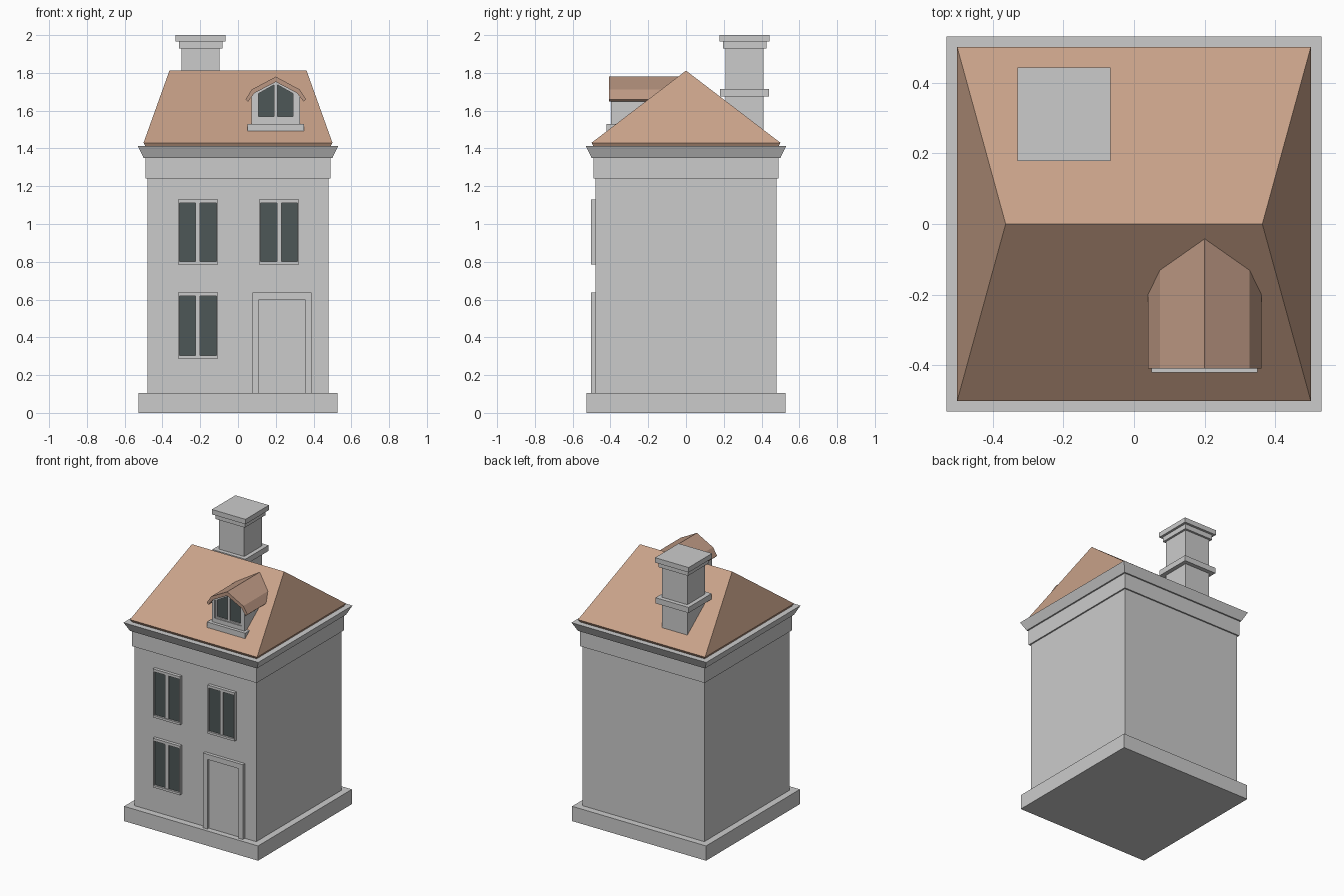
import bpy, bmesh

if "Cube" in bpy.data.objects:
    bpy.data.objects.remove(bpy.data.objects["Cube"])


def mat(name, rgb):
    m = bpy.data.materials.new(name)
    m.diffuse_color = (*rgb, 1)
    m.use_nodes = True
    m.node_tree.nodes["Principled BSDF"].inputs["Base Color"].default_value = m.diffuse_color
    return m


BROWN = mat("roof_brown", (0.58, 0.36, 0.25))
DORMER = mat("dormer_brown", (0.50, 0.31, 0.225))
GLASS = mat("glass", (0.075, 0.095, 0.095))


def finish(name, bm, m=None):
    bmesh.ops.remove_doubles(bm, verts=bm.verts, dist=1e-5)
    bmesh.ops.recalc_face_normals(bm, faces=bm.faces)
    me = bpy.data.meshes.new(name)
    bm.to_mesh(me)
    bm.free()
    ob = bpy.data.objects.new(name, me)
    bpy.context.collection.objects.link(ob)
    if m:
        me.materials.append(m)
    return ob


def loft(name, levels, centre=(0, 0), m=None):
    """Stack of rectangles: (half x, half y, z)."""
    bm = bmesh.new()
    cx, cy = centre
    rings = [[bm.verts.new((cx + sx * hx, cy + sy * hy, z))
              for sx, sy in ((-1, -1), (1, -1), (1, 1), (-1, 1))]
             for hx, hy, z in levels]
    for a, b in zip(rings, rings[1:]):
        for i in range(4):
            j = (i + 1) % 4
            bm.faces.new((a[i], a[j], b[j], b[i]))
    bm.faces.new(rings[0])
    if levels[-1][1] > 0:
        bm.faces.new(rings[-1])
    return finish(name, bm, m)


def prism(name, poly, y0, y1, m=None):
    """Extrude an (x, z) outline along y."""
    bm = bmesh.new()
    f = bm.faces.new([bm.verts.new((x, y0, z)) for x, z in poly])
    ext = bmesh.ops.extrude_face_region(bm, geom=[f], use_keep_orig=True)["geom"]
    for v in ext:
        if isinstance(v, bmesh.types.BMVert):
            v.co.y = y1
    return finish(name, bm, m)


def frame(name, outer, inner, y0, y1):
    """Frame between two (x, z) outlines with matching corners."""
    bm = bmesh.new()
    loops = [[bm.verts.new((x, y, z)) for x, z in p]
             for p, y in ((outer, y0), (inner, y0), (inner, y1), (outer, y1))]
    n = len(outer)
    for k in range(4):
        a, b = loops[k], loops[(k + 1) % 4]
        for i in range(n):
            j = (i + 1) % n
            bm.faces.new((a[i], a[j], b[j], b[i]))
    return finish(name, bm)


def rect(x0, x1, z0, z1):
    return [(x0, z0), (x1, z0), (x1, z1), (x0, z1)]


# walls, plinth and mouldings
loft("plinth", [(0.527, 0.527, 0), (0.527, 0.527, 0.105)])
loft("walls", [(0.48, 0.48, 0.105), (0.48, 0.48, 1.24)])
loft("frieze", [(0.49, 0.49, 1.24), (0.49, 0.49, 1.35)])
loft("cornice", [(0.5, 0.5, 1.35), (0.53, 0.53, 1.412)])

# hipped roof with undercut eave
loft("roof", [(0.49, 0.49, 1.412), (0.5, 0.5, 1.43), (0.363, 0, 1.812)], m=BROWN)

# chimney
C = (-0.198, 0.31)
for name, h, z0, z1 in (("chimney_shaft", 0.1, 1.43, 1.93),
                        ("chimney_band", 0.13, 1.675, 1.715),
                        ("chimney_neck", 0.115, 1.93, 1.965),
                        ("chimney_cap", 0.132, 1.965, 2.0)):
    loft(name, [(h, h, z0), (h, h, z1)], C)

# windows
for name, cx, z0, z1 in (("window_upper_left", -0.212, 0.785, 1.13),
                         ("window_upper_right", 0.218, 0.785, 1.13),
                         ("window_lower_left", -0.212, 0.287, 0.637)):
    outer = rect(cx - 0.106, cx + 0.106, z0, z1)
    inner = rect(cx - 0.098, cx + 0.098, z0 + 0.016, z1 - 0.019)
    frame(name + "_frame", outer, inner, -0.503, -0.475)
    prism(name + "_mullion", rect(cx - 0.012, cx + 0.012, z0 + 0.016, z1 - 0.019),
          -0.498, -0.475)
    prism(name + "_glass", inner, -0.49, -0.475, GLASS)

# door
d_in = rect(0.111, 0.355, 0.105, 0.6)
frame("door_frame", rect(0.077, 0.39, 0.104, 0.637), d_in, -0.503, -0.475)
prism("door", d_in, -0.486, -0.475)

# dormer
X = 0.2


def house(w, z0, ze, zp):
    return [(X - w, z0), (X + w, z0), (X + w, ze), (X, zp), (X - w, ze)]


face_in = house(0.105, 1.56, 1.688, 1.748)
glass_out = house(0.092, 1.57, 1.69, 1.742)
front = house(0.128, 1.50, 1.685, 1.757)
frame("dormer_surround", front, face_in, -0.397, -0.37)
prism("dormer_body", front, -0.37, -0.06)
frame("dormer_sash", face_in, glass_out, -0.39, -0.37)
prism("dormer_glass", glass_out, -0.382, -0.369, GLASS)
prism("dormer_mullion", rect(X - 0.009, X + 0.009, 1.57, 1.741), -0.39, -0.369)
prism("dormer_sill", rect(X - 0.15, X + 0.15, 1.49, 1.53), -0.42, -0.3)

# dormer roof: mirrored half profile, outer then inner
top = [(-0.16, 1.66), (-0.127, 1.712), (0, 1.78)]
under = [(0, 1.752), (-0.113, 1.693), (-0.147, 1.648)]
right_top = [(-x, z) for x, z in reversed(top[:2])]
right_under = [(-x, z) for x, z in reversed(under[1:])]
prism("dormer_roof", [(X + x, z) for x, z in top + right_top + right_under + under],
      -0.408, -0.03, DORMER)
